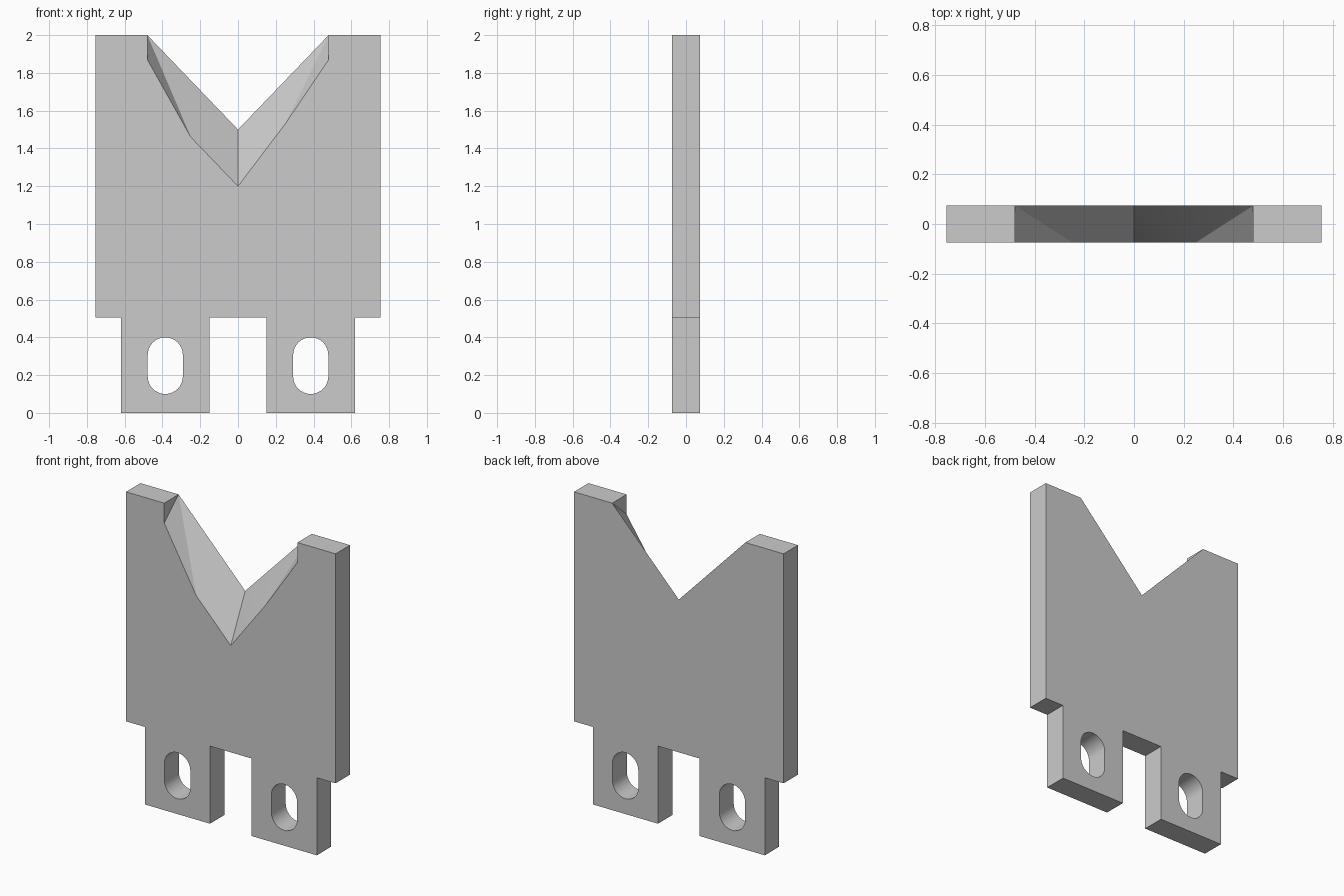
import bpy
import bmesh
from math import pi, sin, cos, radians

cube = bpy.data.objects.get("Cube")
if cube:
    bpy.data.objects.remove(cube, do_unlink=True)

HALF_DEPTH = 0.074

grey = bpy.data.materials.new("plain grey")
grey.use_nodes = True
grey.diffuse_color = (0.6, 0.6, 0.6, 1)
grey.node_tree.nodes["Principled BSDF"].inputs["Base Color"].default_value = (0.6, 0.6, 0.6, 1)


def loft(name, front, back, half_depth):
    """Solid between a front and a back outline of (x, z) points."""
    bm = bmesh.new()
    rings = [[bm.verts.new((x, y, z)) for x, z in outline]
             for outline, y in ((front, -half_depth), (back, half_depth))]
    count = len(front)
    for ring in rings:
        bm.faces.new(ring)
    for i in range(count):
        j = (i + 1) % count
        bm.faces.new((rings[0][i], rings[0][j], rings[1][j], rings[1][i]))
    # Points that coincide on one side collapse into the bevelled notch facets
    bmesh.ops.remove_doubles(bm, verts=bm.verts, dist=0.0001)
    bmesh.ops.triangulate(bm, faces=bm.faces)
    bmesh.ops.recalc_face_normals(bm, faces=bm.faces)
    mesh = bpy.data.meshes.new(name)
    bm.to_mesh(mesh)
    bm.free()
    mesh.materials.append(grey)
    obj = bpy.data.objects.new(name, mesh)
    bpy.context.collection.objects.link(obj)
    return obj


# Plate with two mounting tabs and a V notch that is deeper at the front
right_half = [(0.15, 0.505), (0.15, 0), (0.62, 0), (0.62, 0.505),
              (0.755, 0.505), (0.755, 2)]
left_half = [(-x, z) for x, z in reversed(right_half)]
front_notch = [(0.48, 2), (0.48, 1.87), (0.25, 1.53), (0, 1.2),
               (-0.25, 1.46), (-0.48, 1.87), (-0.48, 2)]
back_notch = [(0.48, 2)] * 3 + [(0, 1.5)] + [(-0.48, 2)] * 3
plate = loft("notched_plate", right_half + front_notch + left_half,
             right_half + back_notch + left_half, HALF_DEPTH)


# Slotted mounting holes
def slot_outline(cx, radius=0.093, low=0.193, high=0.307, steps=16):
    points = []
    for start, cz in ((0, high), (pi, low)):
        for i in range(steps + 1):
            a = start + pi * i / steps
            points.append((cx + radius * cos(a), cz + radius * sin(a)))
    return points


bpy.context.view_layer.objects.active = plate
plate.select_set(True)
for side in (-1, 1):
    outline = slot_outline(side * 0.385)
    cutter = loft("slot_cutter", outline, outline, HALF_DEPTH * 2)
    cutter.hide_render = True
    cut = plate.modifiers.new("slot", "BOOLEAN")
    cut.operation = "DIFFERENCE"
    cut.solver = "EXACT"
    cut.object = cutter
    bpy.ops.object.modifier_apply(modifier=cut.name)
    bpy.data.objects.remove(cutter, do_unlink=True)

bpy.ops.object.shade_smooth_by_angle(angle=radians(15))
